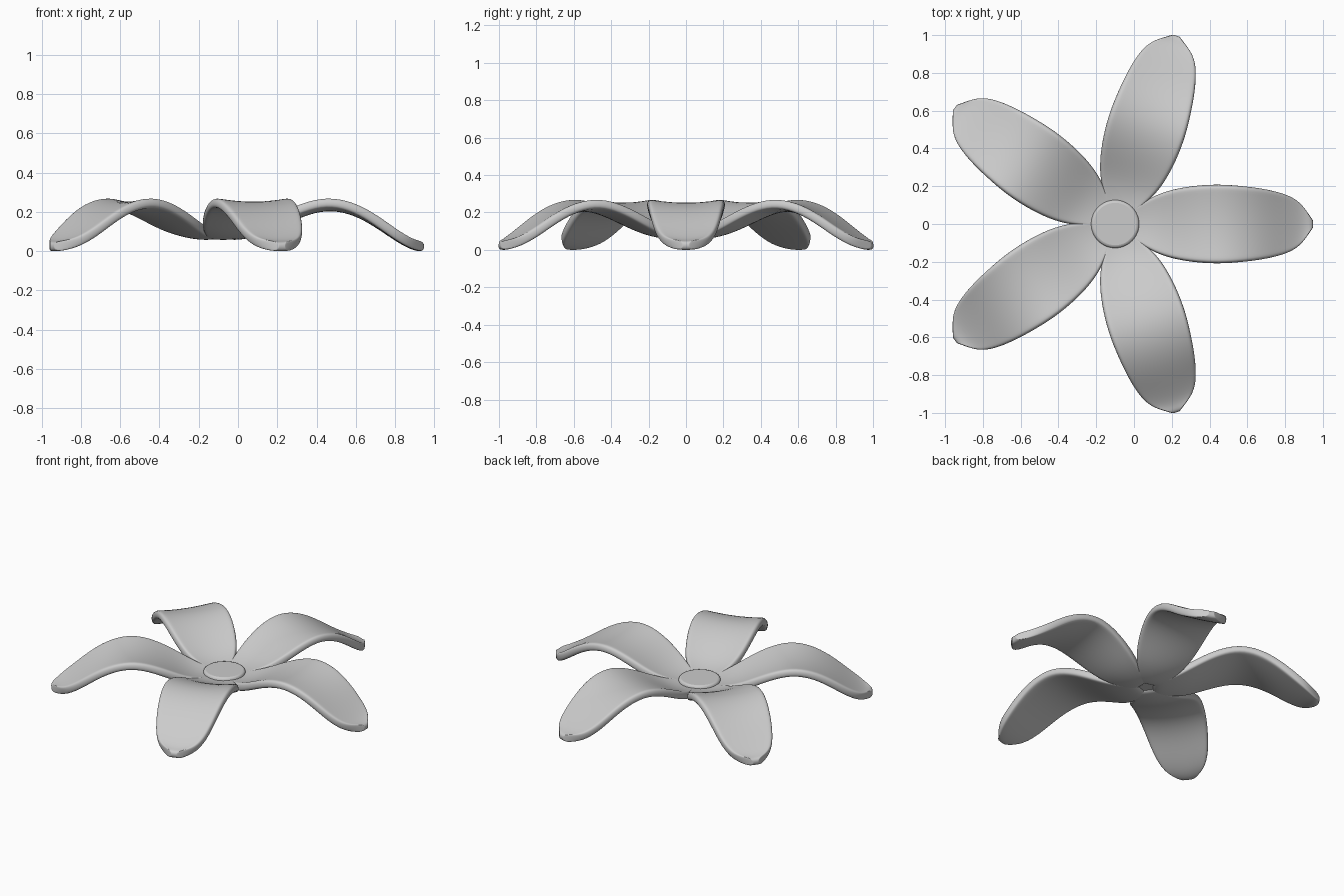
import bpy, bmesh, math
from mathutils import Matrix

if "Cube" in bpy.data.objects:
    bpy.data.objects.remove(bpy.data.objects["Cube"])

CENTRE = Matrix.Translation((-0.10, 0, 0))

# petal stations: distance from centre, half width, centreline height, edge lift
STATIONS = [
    (0.03, 0.05, 0.080, 0.000),
    (0.12, 0.10, 0.082, 0.010),
    (0.22, 0.158, 0.104, 0.020),
    (0.32, 0.188, 0.150, 0.024),
    (0.43, 0.205, 0.203, 0.022),
    (0.55, 0.211, 0.234, 0.022),
    (0.67, 0.203, 0.217, 0.018),
    (0.78, 0.189, 0.165, 0.012),
    (0.88, 0.167, 0.096, 0.006),
    (0.96, 0.132, 0.045, 0.006),
    (1.01, 0.075, 0.025, 0.006),
    (1.05, 0.016, 0.021, 0.002),
]
COLUMNS = (-1, -0.85, -0.45, 0, 0.45, 0.85, 1)


def smooth(ob):
    for p in ob.data.polygons:
        p.use_smooth = True


def petal(angle):
    bm = bmesh.new()
    rows = [[bm.verts.new((r, u * w, z + lift * u * u)) for u in COLUMNS]
            for r, w, z, lift in STATIONS]
    for a, b in zip(rows, rows[1:]):
        for i in range(len(COLUMNS) - 1):
            bm.faces.new((a[i], b[i], b[i + 1], a[i + 1]))
    me = bpy.data.meshes.new("petal")
    bm.to_mesh(me)
    bm.free()
    ob = bpy.data.objects.new("petal", me)
    bpy.context.collection.objects.link(ob)
    ob.matrix_world = CENTRE @ Matrix.Rotation(angle, 4, 'Z')
    smooth(ob)
    # thickness with a rounded rim
    sol = ob.modifiers.new("thickness", 'SOLIDIFY')
    sol.thickness = 0.05
    sol.offset = 0
    sub = ob.modifiers.new("rounding", 'SUBSURF')
    sub.levels = sub.render_levels = 2


# five petals around the centre
for k in range(5):
    petal(math.radians(72 * k))

# flat button in the middle
bpy.ops.mesh.primitive_cylinder_add(vertices=48, radius=0.127, depth=0.06,
                                    location=(-0.10, 0, 0.10))
button = bpy.context.object
button.name = "flower_centre"
bev = button.modifiers.new("soft_edge", 'BEVEL')
bev.width = 0.015
bev.segments = 3
bpy.ops.object.shade_smooth_by_angle(angle=math.radians(40))
